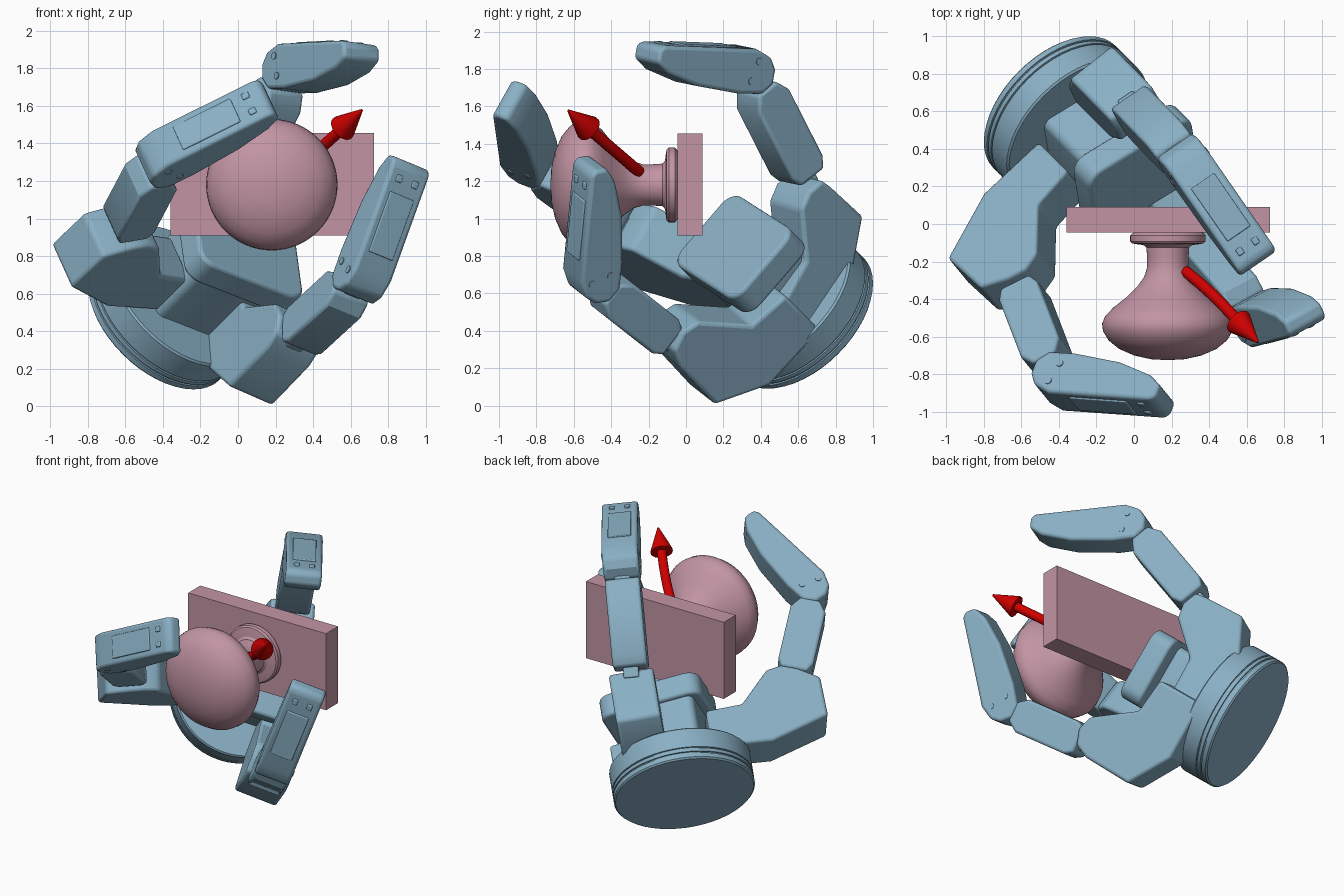
import bpy, bmesh, math
from mathutils import Vector, Matrix

if "Cube" in bpy.data.objects:
    bpy.data.objects.remove(bpy.data.objects["Cube"])

def material(name, rgb):
    m = bpy.data.materials.new(name)
    m.diffuse_color = (*rgb, 1)
    m.use_nodes = True
    m.node_tree.nodes["Principled BSDF"].inputs["Base Color"].default_value = m.diffuse_color
    return m

BLUE = material("blue", (0.25, 0.43, 0.55))
PINK = material("pink", (0.54, 0.30, 0.37))
RED = material("red", (0.62, 0.0, 0.0))

def finish(name, bm, mat, frame=None, bevel=0.0, segs=3):
    bmesh.ops.remove_doubles(bm, verts=bm.verts, dist=1e-5)
    bmesh.ops.recalc_face_normals(bm, faces=bm.faces)
    me = bpy.data.meshes.new(name)
    bm.to_mesh(me)
    bm.free()
    me.materials.append(mat)
    ob = bpy.data.objects.new(name, me)
    bpy.context.collection.objects.link(ob)
    if frame:
        ob.matrix_world = frame
    if bevel:
        b = ob.modifiers.new("bevel", 'BEVEL')
        b.width, b.segments, b.limit_method = bevel, segs, 'ANGLE'
        b.angle_limit = math.radians(35)
    bpy.ops.object.select_all(action='DESELECT')
    ob.select_set(True)
    bpy.context.view_layer.objects.active = ob
    bpy.ops.object.shade_smooth_by_angle(angle=math.radians(32))
    return ob

def frame_at(origin, ax, ay, az):
    m = Matrix((ax, ay, az)).transposed().to_4x4()
    m.translation = origin
    return m

def prism(name, pts, width, frame, bevel=0.0, mat=BLUE, z=0.0):
    """2D outline in the frame's xy plane, extruded evenly along its z."""
    bm = bmesh.new()
    lo = [bm.verts.new((x, y, z - width / 2)) for x, y in pts]
    hi = [bm.verts.new((x, y, z + width / 2)) for x, y in pts]
    bm.faces.new(lo)
    bm.faces.new(hi)
    for i in range(len(pts)):
        j = (i + 1) % len(pts)
        bm.faces.new((lo[i], lo[j], hi[j], hi[i]))
    return finish(name, bm, mat, frame, bevel)

def lathe(name, prof, frame, mat=BLUE, n=48):
    """Profile of (radius, height) turned about the frame's z."""
    bm = bmesh.new()
    vs = [bm.verts.new((r, 0, h)) for r, h in prof]
    es = [bm.edges.new(p) for p in zip(vs, vs[1:])]
    bmesh.ops.spin(bm, geom=vs + es, cent=(0, 0, 0), axis=(0, 0, 1),
                   angle=2 * math.pi, steps=n)
    return finish(name, bm, mat, frame)

def circle(r, n=28, cx=0, cy=0):
    return [(cx + r * math.cos(2 * math.pi * i / n), cy + r * math.sin(2 * math.pi * i / n))
            for i in range(n)]

def rounded(hx, hy, r, n=6):
    pts = []
    for k, (sx, sy) in enumerate(((1, 1), (-1, 1), (-1, -1), (1, -1))):
        for i in range(n + 1):
            a = math.pi / 2 * (k + i / n)
            pts.append((sx * (hx - r) + r * math.cos(a), sy * (hy - r) + r * math.sin(a)))
    return pts

# Door plate and knob
prism("door_plate", [(-0.36, 0.91), (0.725, 0.91), (0.725, 1.455), (-0.36, 1.455)], 0.135,
      frame_at(Vector((0, 0.022, 0)), Vector((1, 0, 0)), Vector((0, 0, 1)), Vector((0, -1, 0))), mat=PINK)
knob = [(0, 0.03), (0.17, 0.04), (0.19, 0.05), (0.2, 0.06), (0.2, 0.092), (0.19, 0.103),
        (0.172, 0.107), (0.13, 0.112), (0.114, 0.125), (0.11, 0.18),
        (0.11, 0.23), (0.125, 0.28), (0.16, 0.33), (0.22, 0.39), (0.29, 0.445), (0.333, 0.49),
        (0.350, 0.53), (0.345, 0.57), (0.315, 0.62), (0.26, 0.665), (0.18, 0.70), (0.09, 0.72), (0, 0.725)]
lathe("door_knob", knob, frame_at(Vector((0.18, 0, 1.18)), Vector((1, 0, 0)), Vector((0, 0, 1)),
                                  Vector((0, -1, 0))), PINK, 64)

# Curved red arrow: swept tube and cone head
path = [Vector(p) for p in ((0.27, -0.25, 1.25), (0.35, -0.31, 1.30), (0.44, -0.39, 1.37), (0.56, -0.525, 1.485))]
cu = bpy.data.curves.new("arrow_shaft", 'CURVE')
cu.dimensions, cu.bevel_depth, cu.bevel_resolution, cu.use_fill_caps = '3D', 0.031, 5, True
sp = cu.splines.new('NURBS')
sp.points.add(3)
for p, c in zip(sp.points, path):
    p.co = (*c, 1)
sp.use_endpoint_u, sp.order_u = True, 4
cu.materials.append(RED)
bpy.context.collection.objects.link(bpy.data.objects.new("arrow_shaft", cu))
hd = (Vector((0.66, -0.63, 1.578)) - path[-1])
lathe("arrow_head", [(0, -0.01), (0.072, -0.01), (0.072, 0), (0.006, hd.length), (0, hd.length)],
      Matrix.Translation(path[-1]) @ hd.to_track_quat('Z', 'Y').to_matrix().to_4x4(), RED, 32)

# Hand base: thick grooved disc and palm, along the hand axis
N = Vector((1, -1, 1)).normalized()
O = Vector((-0.43, 0.63, 0.46))
S = Vector((0.82, 0.49, -0.31))
S = (S - N * S.dot(N)).normalized()
R = N.cross(S)
base = frame_at(O, S, R, N)
lathe("hand_base", [(0, 0), (0.45, 0), (0.46, 0.01), (0.46, 0.04), (0.452, 0.042), (0.452, 0.05),
                    (0.46, 0.052), (0.46, 0.075), (0.452, 0.077), (0.452, 0.083), (0.46, 0.085),
                    (0.46, 0.22), (0.45, 0.23), (0, 0.23)], base)
prism("palm", rounded(0.34, 0.25, 0.09), 0.16,
      frame_at(O + N * 0.65 + S * 0.08, S, R, N), 0.02)
prism("palm_core", rounded(0.24, 0.22, 0.05), 0.40, frame_at(O + N * 0.40 + S * 0.04, S, R, N), 0.01)

# One finger: knuckle block, middle link, joints and fingertip
KNUCKLE = [(0.08, -0.40), (0.07, -0.05), (0.03, 0.05), (-0.07, 0.09), (-0.17, 0.06),
           (-0.36, -0.22), (-0.60, -0.25), (-0.60, -0.58), (-0.2, -0.58)]
MIDDLE = [(0.06, -0.09), (0.06, 0.08), (0.12, 0.11), (0.50, 0.11), (0.575, 0.06),
          (0.575, -0.07), (0.50, -0.12), (0.12, -0.12)]
TIP = [(-0.09, -0.05), (-0.09, 0.03), (-0.05, 0.09), (0.05, 0.125), (0.65, 0.075), (0.68, 0.05),
       (0.68, -0.02), (0.60, -0.07), (0.40, -0.115), (0.12, -0.125), (-0.03, -0.11)]

def finger(name, p1, p2, p3, depth, reach):
    p1, p2, p3 = Vector(p1), Vector(p2), Vector(p3)
    m, d = (p2 - p1).normalized(), (p3 - p2).normalized()
    s = d.cross(m).normalized()
    out = s.cross(N).normalized()
    side = out.cross(N)
    prism(name + "_knuckle", [(a + (reach if a > 0.03 else 0), b * depth) for a, b in KNUCKLE],
          0.29, frame_at(p1, out, N, side), 0.02)
    k = (p2 - p1).length / 0.66
    fm = frame_at(p1, m, s.cross(m), s)
    prism(name + "_middle_link", [(a * k, b) for a, b in MIDDLE], 0.225, fm, 0.018)
    prism(name + "_link_bar", [(0, -0.05), (0, 0.05), (0.66 * k, 0.05), (0.66 * k, -0.05)], 0.10, fm, 0.01)
    prism(name + "_upper_pin", circle(0.06, 24, 0.66 * k), 0.2, fm, 0.01)
    ft = frame_at(p2, d, s.cross(d), s)
    prism(name + "_tip", TIP, 0.235, ft, 0.026)
    # raised back panel and side screws
    prism(name + "_back_panel", [(0.16, 0.10), (0.16, 0.124), (0.5, 0.096), (0.5, 0.07)], 0.15, ft, 0.006)
    for x, y in ((0.03, 0.06), (0.06, -0.05)):
        for z in (-1, 1):
            prism(name + "_screw", circle(0.02, 14, x, y), 0.008, ft, 0, BLUE, z * 0.119)
    for z in (-0.05, 0.05):
        prism(name + "_back_screw", [(0.56, 0.07), (0.56, 0.091), (0.60, 0.087), (0.60, 0.07)], 0.035, ft, 0.006, BLUE, z)

finger("left_finger", (-0.62, -0.31, 0.93), (-0.42, -0.83, 1.31), (0.15, -0.92, 1.62), 0.82, 0.10)
finger("lower_finger", (0.29, -0.08, 0.34), (0.65, -0.50, 0.67), (0.88, -0.49, 1.24), 0.98, 0.0)
finger("upper_finger", (-0.03, 0.65, 1.18), (0.27, 0.34, 1.79), (0.68, -0.24, 1.87), 0.80, -0.03)
